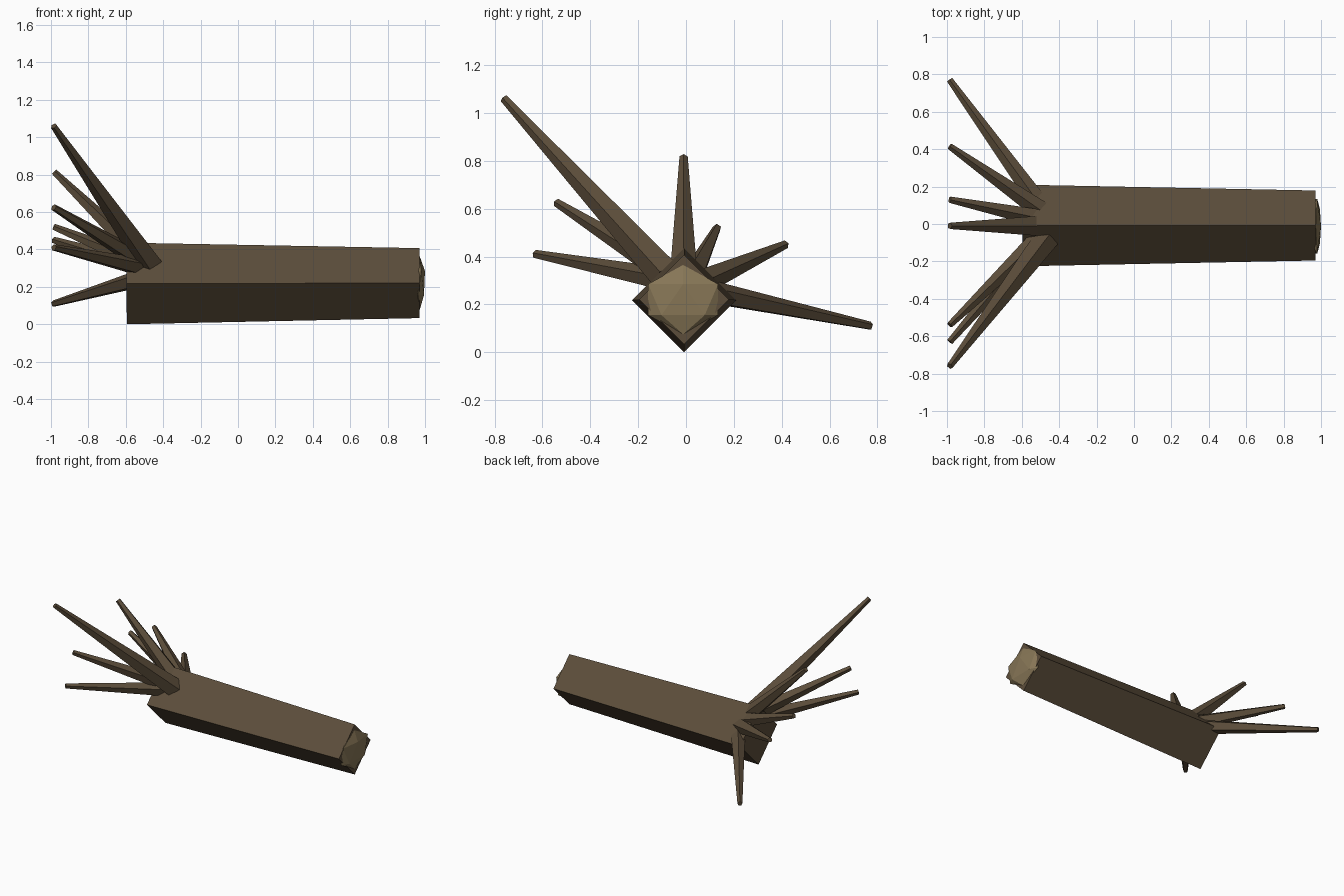
import bpy, math
from mathutils import Vector, Matrix

if "Cube" in bpy.data.objects:
    bpy.data.objects.remove(bpy.data.objects["Cube"])


def material(name, color):
    m = bpy.data.materials.new(name)
    m.diffuse_color = (*color, 1)
    m.use_nodes = True
    m.node_tree.nodes["Principled BSDF"].inputs["Base Color"].default_value = m.diffuse_color
    return m


bark = material("bark brown", (0.107, 0.075, 0.043))
cut_wood = material("cut wood tan", (0.246, 0.184, 0.095))


def tapered_limb(name, start, end, r1, r2, sides, spin=0.0):
    """Flat-faced tapered limb running from start to end."""
    start, end = Vector(start), Vector(end)
    axis = end - start
    bpy.ops.mesh.primitive_cone_add(vertices=sides, radius1=r1, radius2=r2,
                                    depth=axis.length)
    ob = bpy.context.object
    ob.name = name
    ob.data.materials.append(bark)
    turn = axis.to_track_quat('Z', 'Y').to_matrix().to_4x4()
    ob.matrix_world = (Matrix.Translation((start + end) / 2) @ turn
                       @ Matrix.Rotation(spin, 4, 'Z'))
    return ob


# Four-sided trunk lying on one edge
tapered_limb("trunk", (-0.595, -0.008, 0.218), (0.971, -0.008, 0.22),
             0.218, 0.187, 4)

# Faceted cut face at the sawn end
bpy.ops.mesh.primitive_ico_sphere_add(subdivisions=1, radius=1,
                                      location=(0.971, -0.012, 0.22))
cut = bpy.context.object
cut.name = "cut_face"
cut.scale = (0.032, 0.172, 0.145)
cut.data.materials.append(cut_wood)

# Roots fanning out of the other end: base, tip (y, z), base radius
roots = [
    ((-0.47, -0.08, 0.32), (-0.76, 1.06), 0.070),
    ((-0.50, -0.07, 0.33), (-0.54, 0.625), 0.055),
    ((-0.50, -0.07, 0.30), (-0.63, 0.41), 0.052),
    ((-0.50, -0.01, 0.34), (-0.01, 0.815), 0.058),
    ((-0.50, 0.03, 0.32), (0.13, 0.52), 0.050),
    ((-0.48, 0.06, 0.29), (0.415, 0.45), 0.055),
    ((-0.50, 0.10, 0.25), (0.77, 0.11), 0.052),
]
for i, (base, (y, z), r) in enumerate(roots, 1):
    tapered_limb(f"root_{i}", base, (-0.985, y, z), r, 0.018, 5)
